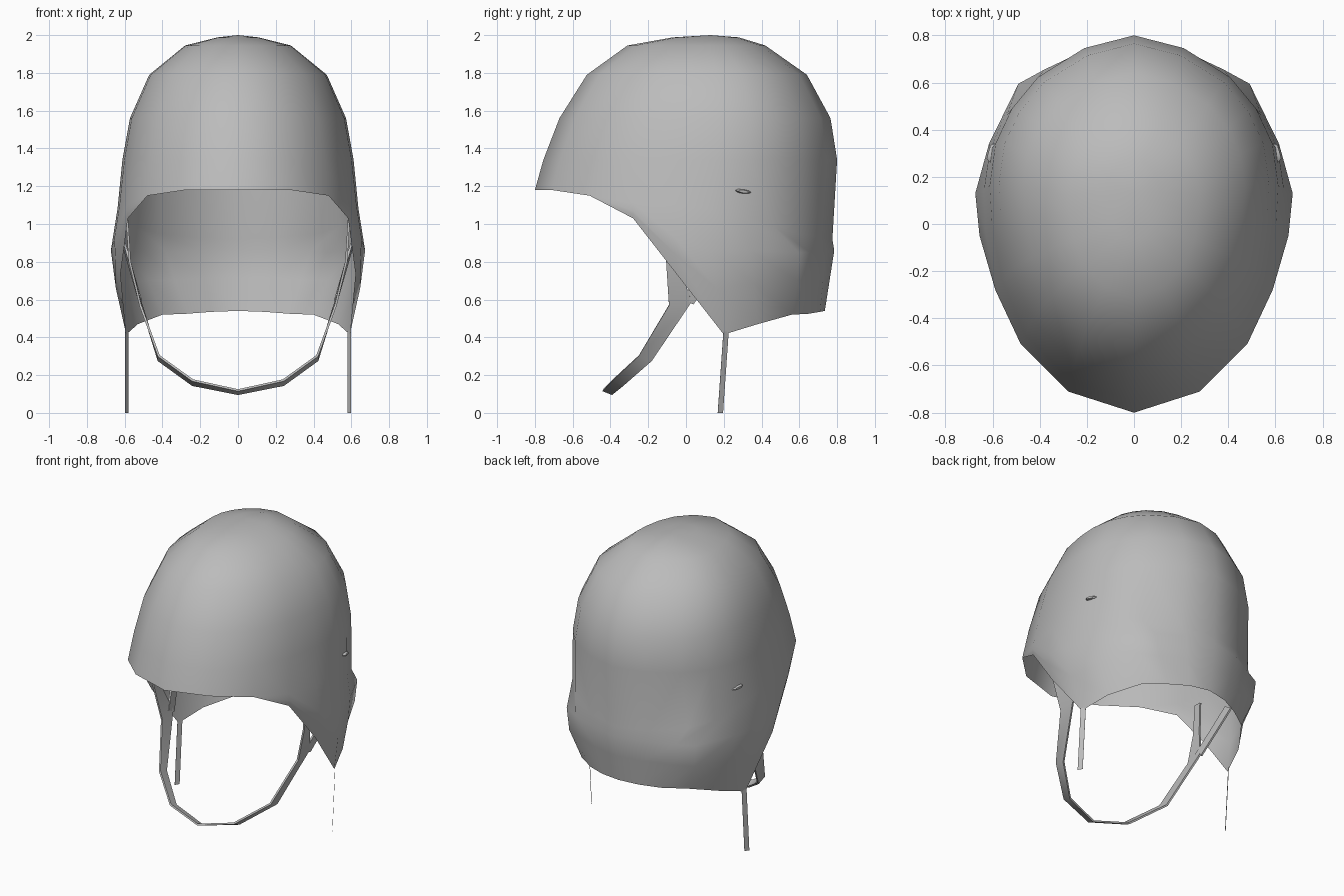
import bpy, bmesh, math
from mathutils import Vector

if "Cube" in bpy.data.objects:
    bpy.data.objects.remove(bpy.data.objects["Cube"])

grey = bpy.data.materials.new("felt grey")
grey.diffuse_color = (0.5, 0.5, 0.5, 1)
grey.use_nodes = True
grey.node_tree.nodes["Principled BSDF"].inputs["Base Color"].default_value = grey.diffuse_color


def make_object(name, bm, angle=180, mirror=True):
    """Turn a right-hand half into a mirrored, shaded object."""
    bmesh.ops.remove_doubles(bm, verts=bm.verts, dist=0.0003)
    bmesh.ops.recalc_face_normals(bm, faces=bm.faces)
    mesh = bpy.data.meshes.new(name)
    bm.to_mesh(mesh)
    bm.free()
    ob = bpy.data.objects.new(name, mesh)
    bpy.context.collection.objects.link(ob)
    mesh.materials.append(grey)
    if mirror:
        mod = ob.modifiers.new("mirror", 'MIRROR')
        mod.merge_threshold = 0.0003
    bpy.ops.object.select_all(action='DESELECT')
    ob.select_set(True)
    bpy.context.view_layer.objects.active = ob
    bpy.ops.object.shade_smooth_by_angle(angle=math.radians(angle))
    return ob


def grid(bm, rows):
    """Skin a list of point rows, dropping collapsed corners."""
    cache = {}

    def vert(p):
        key = tuple(round(c, 4) for c in p)
        if key not in cache:
            cache[key] = bm.verts.new(p)
        return cache[key]

    vs = [[vert(p) for p in row] for row in rows]
    for a, b in zip(vs, vs[1:]):
        for i in range(len(a) - 1):
            quad = list(dict.fromkeys((a[i], a[i + 1], b[i + 1], b[i])))
            if len(quad) > 2:
                bm.faces.new(quad)


# Brow line, flap bulge and lower rim, from front centre round to back centre
belt = [(0, -.80, 1.18), (.28, -.71, 1.18), (.48, -.51, 1.15), (.582, -.28, 1.11),
        (.627, -.05, 1.10), (.638, .13, 1.08), (.612, .31, 1.04), (.54, .46, .99),
        (.425, .595, .95), (.22, .72, .93), (0, .775, .92)]
bulge = belt[:3] + [(.588, -.28, 1.07), (.655, -.05, .92), (.673, .13, .86),
                    (.615, .34, .86), (.49, .595, .85), (.38, .655, .85),
                    (.20, .74, .86), (0, .785, .86)]
rim = belt[:3] + [(.583, -.28, 1.03), (.622, -.05, .735), (.592, .20, .415),
                  (.53, .38, .47), (.40, .56, .52), (.27, .65, .525),
                  (.14, .71, .535), (0, .735, .54)]

# Dome rings: height, half width, front y, back y
dome = [(2.0, .0, .13, .13), (1.988, .11, -.07, .28), (1.945, .28, -.31, .42),
        (1.79, .47, -.525, .64), (1.56, .572, -.67, .765), (1.34, .612, -.755, .80)]
rows = []
for z, w, front, back in dome:
    rows.append([(x / .638 * w, front + (y + .8) / 1.575 * (back - front), z)
                 for x, y, _ in belt])
rows.append(belt)
rows.append(bulge)
# Fold under the bulge, with a fuller rear corner
fold = [Vector(a).lerp(Vector(b), .45) + Vector((a[0] * .015 if i > 3 else 0, 0, 0))
        for i, (a, b) in enumerate(zip(bulge, rim))]
fold[7] += Vector((.018, .01, 0))
rows.append([tuple(p) for p in fold])
rows.append(rim)
bm = bmesh.new()
grid(bm, rows)
make_object("cap_shell", bm)


def strap(name, path, across, thick):
    """Flat band swept along a path, with a width vector at each point."""
    bm = bmesh.new()
    rows = []
    for i, p in enumerate(path):
        p, a = Vector(p), Vector(across[i]) / 2
        tangent = Vector(path[min(i + 1, len(path) - 1)]) - Vector(path[max(i - 1, 0)])
        n = tangent.cross(a).normalized() * thick / 2
        if abs(p.x) < 1e-6:
            n.x = 0
        ring = [p + a + n, p - a + n, p - a - n, p + a - n]
        rows.append(ring + ring[:1])
    grid(bm, rows)
    return make_object(name, bm, 30)


# Chin strap with its two upper branches
strap("chin_strap",
      [(.587, -.08, 1.02), (.573, -.075, .80), (.517, -.03, .58), (.42, -.215, .29),
       (.24, -.36, .16), (0, -.415, .11)],
      [(0, .05, 0), (0, .06, 0), (0, .12, .02), (0, .07, -.025), (0, .06, -.025),
       (0, .05, -.02)], .012)
strap("chin_strap_branch",
      [(.517, .01, .59), (.56, .11, .74), (.60, .20, .88)],
      [(0, .06, -.03)] * 3, .012)

# Cords hanging from the flap tips
strap("flap_cord", [(.59, .212, .43), (.59, .182, 0)],
      [(.018, -.028, 0)] * 2, .001)

# Small side vents
bm = bmesh.new()
bmesh.ops.create_cone(bm, segments=8, radius1=1, radius2=.6, depth=1, cap_ends=True)
for v in bm.verts:
    x, y, z = v.co
    v.co = (.607 + z * .02 - y * .013, .305 + y * .045, 1.172 + x * .013 - y * .005)
make_object("side_vent", bm, 30)
